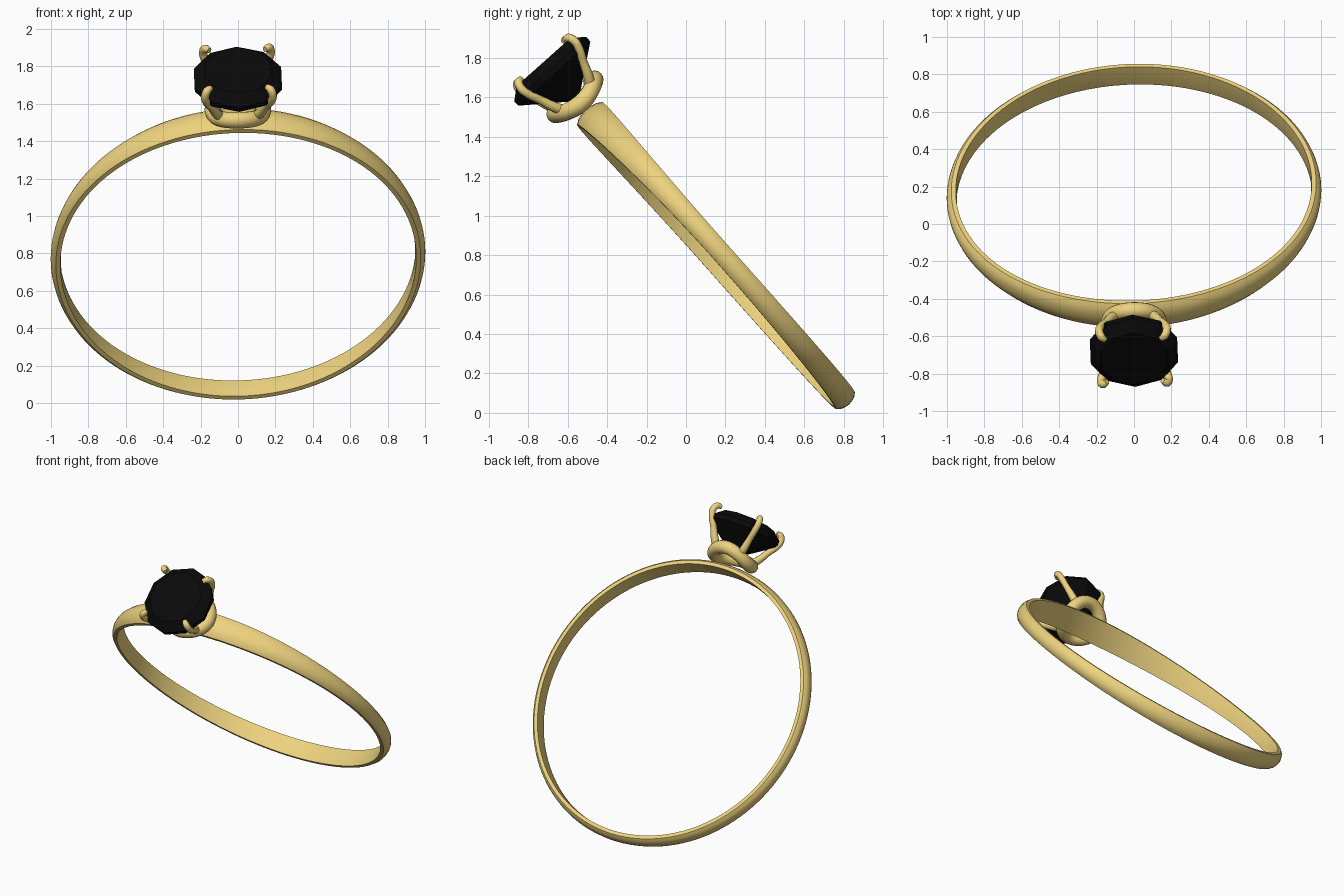
import bpy, bmesh, math
from mathutils import Matrix, Vector

if "Cube" in bpy.data.objects:
    bpy.data.objects.remove(bpy.data.objects["Cube"])

# Ring frame: local z points at the gem, local y is the finger axis
up = Vector((0, -0.665, 0.747)).normalized()
ex = Vector((1, 0.022, 0.02)).normalized()
ey = up.cross(ex).normalized()
frame = Matrix((ex, ey, up)).transposed().to_4x4()
frame.translation = Vector((0, 0.16, 0.79))


def material(name, color):
    m = bpy.data.materials.new(name)
    m.diffuse_color = (*color, 1)
    m.use_nodes = True
    m.node_tree.nodes["Principled BSDF"].inputs["Base Color"].default_value = m.diffuse_color
    return m


gold = material("gold", (0.85, 0.65, 0.21))
black = material("black_stone", (0.003, 0.003, 0.003))


def finish(name, bm, mat, angle=None):
    bmesh.ops.recalc_face_normals(bm, faces=bm.faces)
    me = bpy.data.meshes.new(name)
    bm.to_mesh(me)
    bm.free()
    ob = bpy.data.objects.new(name, me)
    bpy.context.collection.objects.link(ob)
    me.materials.append(mat)
    ob.matrix_world = frame
    if angle:
        bpy.ops.object.select_all(action='DESELECT')
        ob.select_set(True)
        bpy.context.view_layer.objects.active = ob
        bpy.ops.object.shade_smooth_by_angle(angle=math.radians(angle))
    return ob


def skin(bm, rings, closed):
    """Join successive loops of points with quads."""
    vs = [[bm.verts.new(p) for p in r] for r in rings]
    n = len(vs[0])
    for i in range(len(vs) if closed else len(vs) - 1):
        a, b = vs[i], vs[(i + 1) % len(vs)]
        for j in range(n):
            bm.faces.new((a[j], a[(j + 1) % n], b[(j + 1) % n], b[j]))
    if not closed:
        bm.faces.new(vs[0])
        bm.faces.new(vs[-1])


# Band: domed section swept round, wider under the gem
section = [(-1, 0.952), (-1, 0.976), (-0.7, 0.992), (-0.35, 0.999), (0, 1.002),
           (0.35, 0.999), (0.7, 0.992), (1, 0.976), (1, 0.952), (0, 0.948)]
bm = bmesh.new()
rings = []
for i in range(128):
    t = math.tau * i / 128
    c = math.cos(t)
    half = 0.05 + (0.035 if c > 0 else 0.013) * c * c
    rings.append([(r * math.sin(t), s * half, r * c) for s, r in section])
skin(bm, rings, True)
finish("band", bm, gold, 40)

# Seat: saddle shaped collar, low where it meets the band
bm = bmesh.new()
rings = []
for i in range(64):
    t = math.tau * i / 64
    lift = 1.065 - 0.022 * math.cos(2 * t)
    ring = []
    for j in range(16):
        a = math.tau * j / 16
        r = 0.135 + 0.043 * math.cos(a)
        ring.append((r * math.cos(t), r * math.sin(t), lift + 0.045 * math.sin(a)))
    rings.append(ring)
skin(bm, rings, True)
finish("seat", bm, gold, 60)

# Prongs: tapered curves gripping the stone on the diagonals
path = [(0.125, 1.07, 1.3), (0.165, 1.12, 1.2), (0.205, 1.19, 1.0),
        (0.247, 1.26, 1.0), (0.256, 1.30, 1.0), (0.24, 1.332, 1.0), (0.21, 1.337, 0.7)]
for k in range(4):
    a = math.pi / 4 + k * math.pi / 2
    cu = bpy.data.curves.new(f"prong_{k + 1}", 'CURVE')
    cu.dimensions = '3D'
    cu.bevel_depth = 0.022
    cu.bevel_resolution = 3
    cu.use_fill_caps = True
    cu.resolution_u = 6
    sp = cu.splines.new('BEZIER')
    sp.bezier_points.add(len(path) - 1)
    for bp, (r, z, w) in zip(sp.bezier_points, path):
        bp.co = (r * math.cos(a), r * math.sin(a), z)
        bp.radius = w
        bp.handle_left_type = bp.handle_right_type = 'AUTO'
    cu.materials.append(gold)
    ob = bpy.data.objects.new(f"prong_{k + 1}", cu)
    bpy.context.collection.objects.link(ob)
    ob.matrix_world = frame

# Gem: ten sided faceted stone with flat table and pointed pavilion
bm = bmesh.new()
rings = []
for r, z in [(0.02, 1.075), (0.245, 1.245), (0.245, 1.275), (0.185, 1.325)]:
    rings.append([(r * math.cos(math.tau * (j + 0.5) / 10),
                   r * math.sin(math.tau * (j + 0.5) / 10), z) for j in range(10)])
skin(bm, rings, False)
finish("gem", bm, black)
